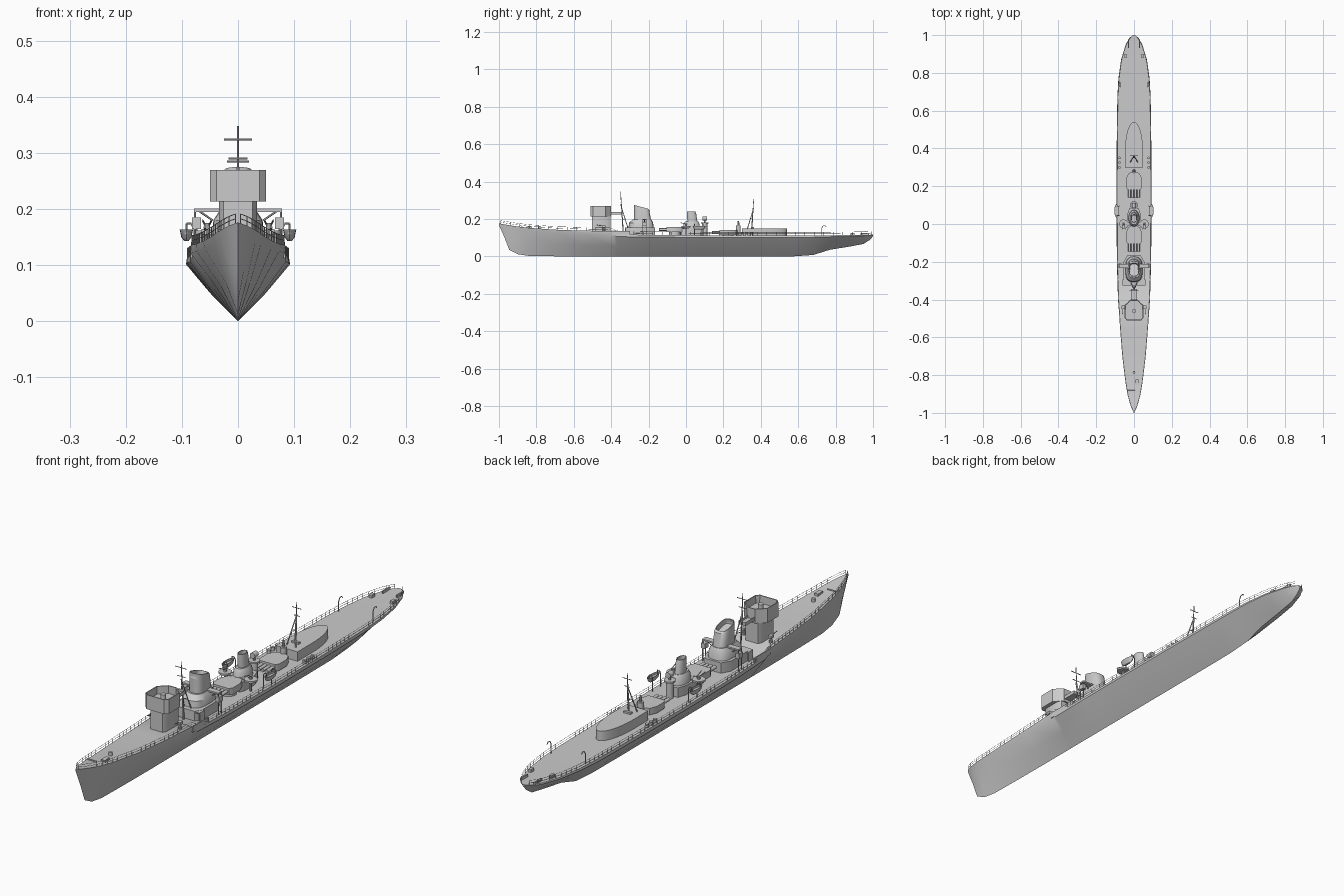
import bpy, bmesh, math
from mathutils import Vector, Matrix

cube = bpy.data.objects.get("Cube")
if cube:
    bpy.data.objects.remove(cube)

mat = bpy.data.materials.new("grey paint")
mat.use_nodes = True
GREY = (0.6, 0.6, 0.6, 1)
mat.diffuse_color = GREY
mat.node_tree.nodes["Principled BSDF"].inputs["Base Color"].default_value = GREY


def finish(name, bm):
    bmesh.ops.recalc_face_normals(bm, faces=bm.faces)
    mesh = bpy.data.meshes.new(name)
    bm.to_mesh(mesh)
    bm.free()
    mesh.materials.append(mat)
    ob = bpy.data.objects.new(name, mesh)
    bpy.context.collection.objects.link(ob)
    bpy.ops.object.select_all(action='DESELECT')
    ob.select_set(True)
    bpy.context.view_layer.objects.active = ob
    bpy.ops.object.shade_smooth_by_angle(angle=math.radians(32))
    return ob


def rod(bm, a, b, r=0.001, r2=None, sides=6):
    a, b = Vector(a), Vector(b)
    d = b - a
    m = Matrix.Translation((a + b) / 2) @ d.to_track_quat('Z', 'Y').to_matrix().to_4x4()
    bmesh.ops.create_cone(bm, cap_ends=True, segments=sides, radius1=r,
                          radius2=r if r2 is None else r2, depth=d.length, matrix=m)


def box(bm, c, size):
    bmesh.ops.create_cube(bm, size=1, matrix=Matrix.Translation(c) @ Matrix.Diagonal((*size, 1)))


def skin(bm, rings):
    loops = [[bm.verts.new(p) for p in ring] for ring in rings]
    n = len(loops[0])
    for a, b in zip(loops, loops[1:]):
        for i in range(n):
            bm.faces.new((a[i], a[(i + 1) % n], b[(i + 1) % n], b[i]))
    bm.faces.new(loops[0][::-1])
    return bm.faces.new(loops[-1])


def prism(bm, half, z0, z1, well=0, wall=0.004):
    """Mirrored plan outline pulled up; an optional well hollows out the top."""
    plan = half + [(-x, y) for x, y in reversed(half) if x > 0]
    top = skin(bm, [[(x, y, z) for x, y in plan] for z in (z0, z1)])
    if well:
        bmesh.ops.recalc_face_normals(bm, faces=bm.faces)
        bmesh.ops.inset_region(bm, faces=[top], thickness=wall)
        bmesh.ops.inset_region(bm, faces=[top], thickness=0.0004, depth=-well)


def oval(cx, cy, rx, ry, z, n=24, power=1.0):
    pts = []
    for i in range(n):
        c, s = math.cos(i * math.tau / n), math.sin(i * math.tau / n)
        pts.append((cx + rx * math.copysign(abs(c) ** power, c),
                    cy + ry * math.copysign(abs(s) ** power, s), z))
    return pts


# Hull stations: y, half beam, deck height, keel height
stations = [(-1, .001, .176, .168), (-.97, .015, .171, .1), (-.945, .023, .167, .035),
            (-.9, .035, .16, .012), (-.84, .045, .153, .003), (-.7, .062, .143, .001),
            (-.55, .074, .138, 0), (-.4, .083, .136, 0), (-.37, .084, .118, 0),
            (-.2, .089, .115, 0), (.1, .091, .113, 0), (.4, .09, .113, 0), (.58, .088, .113, .001),
            (.68, .086, .113, .008), (.77, .081, .113, .036), (.87, .067, .114, .052),
            (.95, .043, .115, .067), (.985, .024, .116, .09), (1, .006, .117, .108)]


def deck_at(y):
    for a, b in zip(stations, stations[1:]):
        if a[0] <= y <= b[0]:
            t = (y - a[0]) / (b[0] - a[0])
            return a[1] + t * (b[1] - a[1]), a[2] + t * (b[2] - a[2])


rings = []
for y, w, deck, keel in stations:
    knuckle = keel + (deck - keel) * .9
    kx = w * (1.02 if y > -.4 else 1.02 - .14 * (-.4 - y) / .6)
    side = [(w, deck), (kx, knuckle), (kx * .53, keel + (knuckle - keel) * .49)]
    pts = side + [(0, keel)] + [(-x, z) for x, z in reversed(side)]
    rings.append([(x, y, z) for x, z in pts])
bm = bmesh.new()
skin(bm, rings)
finish("hull", bm)

# Deck edge railings
bm = bmesh.new()
steps = 78
for s in (-1, 1):
    line = []
    for i in range(steps + 1):
        y = -.99 + 1.98 * i / steps
        w, z = deck_at(y)
        line.append(Vector((s * (w - .001), y, z)))
    for i, p in enumerate(line):
        rod(bm, p, p + Vector((0, 0, .017)), .0008, sides=4)
        if i:
            for h in (.0085, .017):
                up = Vector((0, 0, h))
                rod(bm, line[i - 1] + up, p + up, .0007, sides=4)
finish("railings", bm)

# Bridge tower with open top and rear platform
bm = bmesh.new()
prism(bm, [(.026, -.503), (.034, -.49), (.034, -.42), (.026, -.405)], .13, .216)
finish("bridge_tower", bm)
bm = bmesh.new()
prism(bm, [(.038, -.51), (.05, -.497), (.05, -.43), (.022, -.405), (.018, -.4)], .214, .27, well=.03)
finish("bridge_top", bm)
bm = bmesh.new()
prism(bm, [(.015, -.405), (.015, -.345)], .225, .238, well=.009, wall=.002)
rod(bm, (0, -.46, .236), (0, -.46, .264), .01, sides=16)
finish("bridge_fittings", bm)


# Tripod masts
def mast(name, y, base, top, foot, yards):
    bm = bmesh.new()
    knee = base + (top - base) * .7
    rod(bm, (0, y + foot * .3, base), (0, y, top), .0035, .0014, 8)
    for s in (-1, 1):
        rod(bm, (s * .02, y + foot, base), (0, y, knee), .0025, .0018, 8)
        rod(bm, (s * .01, y + foot * .55, base + (knee - base) * .5),
            (0, y + foot * .15, base + (knee - base) * .5), .0015)
    for z, half in yards:
        rod(bm, (-half, y, z), (half, y, z), .0016)
    finish(name, bm)


mast("fore_mast", -.35, .118, .348, .05, [(.324, .025), (.29, .017)])
mast("aft_mast", .362, .145, .308, -.035, [(.285, .02), (.255, .012)])

# Forward funnel and its casing
bm = bmesh.new()
prism(bm, [(.04, -.325), (.055, -.3), (.055, -.2), (.035, -.165)], .113, .155)
skin(bm, [oval(0, -.24, .046, .068, .15, power=.7), oval(0, -.24, .044, .064, .18, power=.7),
          oval(0, -.235, .032, .05, .198, power=.7)])
finish("forward_casing", bm)
bm = bmesh.new()
lean = [oval(0, -.232, .029, .046, .19, power=.7), oval(0, -.237, .028, .04, .25, power=.7)]
rim = oval(0, -.24, .026, .037, .265, power=.7)
lean.append([(x, y, z - (y + .24) * .27) for x, y, z in rim])
top = skin(bm, lean)
bmesh.ops.recalc_face_normals(bm, faces=bm.faces)
bmesh.ops.inset_region(bm, faces=[top], thickness=.003)
bmesh.ops.inset_region(bm, faces=[top], thickness=.0004, depth=-.02)
finish("forward_funnel", bm)

# Side gantry beside the forward funnel
bm = bmesh.new()
box(bm, (0, -.222, .198), (.156, .022, .006))
for s in (-1, 1):
    box(bm, (s * .074, -.222, .175), (.016, .024, .02))
    for y in (-.231, -.213):
        rod(bm, (s * .077, y, .112), (s * .077, y, .197), .002)
    rod(bm, (s * .045, -.222, .18), (s * .07, -.222, .197), .0018)
    box(bm, (s * .045, -.31, .152), (.034, .03, .004))
    box(bm, (s * .06, -.31, .133), (.004, .028, .04))
    box(bm, (s * .083, -.35, .124), (.004, .1, .022))
finish("gantry", bm)

# Torpedo mounts: turntable, rounded shield and four tubes
for name, y, z in (("forward_torpedo_mount", -.06, .132), ("aft_torpedo_mount", .225, .116)):
    bm = bmesh.new()
    rod(bm, (0, y, .11), (0, y, z + .004), .03, sides=24)
    prism(bm, [(.034, y - .045), (.042, y - .03), (.042, y + .015), (.03, y + .042), (.015, y + .05)],
          z, z + .026)
    for i in range(4):
        x = (i - 1.5) * .016
        rod(bm, (x, y - .085, z + .012), (x, y, z + .012), .0068, sides=12)
    finish(name, bm)

# Aft funnel with casing and searchlight tower
bm = bmesh.new()
prism(bm, [(.028, -.03), (.036, -.01), (.036, .05), (.024, .085)], .11, .15)
skin(bm, [oval(0, .03, .03, .045, .148), oval(0, .03, .028, .042, .175), oval(0, .03, .02, .034, .188)])
finish("aft_casing", bm)
bm = bmesh.new()
top = skin(bm, [oval(0, .035, .017, .027, .18), oval(0, .03, .016, .025, .225), oval(0, .028, .015, .023, .24)])
bmesh.ops.recalc_face_normals(bm, faces=bm.faces)
bmesh.ops.inset_region(bm, faces=[top], thickness=.003)
bmesh.ops.inset_region(bm, faces=[top], thickness=.0004, depth=-.02)
finish("aft_funnel", bm)
bm = bmesh.new()
rod(bm, (0, .1, .11), (0, .1, .178), .014, sides=16)
rod(bm, (0, .1, .176), (0, .1, .182), .021, sides=20)
rod(bm, (0, .1, .182), (0, .1, .195), .005, sides=10)
rod(bm, (0, .088, .203), (0, .112, .203), .011, sides=16)
finish("searchlight_tower", bm)

# Wing gun platforms by the aft funnel
bm = bmesh.new()
for s in (-1, 1):
    box(bm, (s * .038, 0, .157), (.05, .022, .004))
    rod(bm, (s * .055, 0, .155), (s * .055, 0, .162), .024, sides=16)
    rod(bm, (s * .055, 0, .112), (s * .055, 0, .156), .004)
    rod(bm, (s * .055, 0, .16), (s * .055, 0, .175), .007, .004, 10)
    for dx in (-.004, .004):
        rod(bm, (s * .055 + dx, .008, .172), (s * .055 + dx * 2, -.028, .18), .0016)
finish("wing_gun_platforms", bm)

# Ship's boats on davits
bm = bmesh.new()
for s in (-1, 1):
    hullform = [oval(s * .092, .07, rx, ry, z, 16) for rx, ry, z in
                ((.004, .02, .143), (.009, .03, .15), (.012, .036, .164))]
    top = skin(bm, hullform)
    bmesh.ops.recalc_face_normals(bm, faces=bm.faces)
    bmesh.ops.inset_region(bm, faces=[top], thickness=.002)
    bmesh.ops.inset_region(bm, faces=[top], thickness=.0004, depth=-.008)
    for y in (.045, .095):
        pts = [(.078, .112), (.078, .165), (.083, .174), (.092, .174), (.092, .16)]
        for a, b in zip(pts, pts[1:]):
            rod(bm, (s * a[0], y, a[1]), (s * b[0], y, b[1]), .0018)
finish("boats_and_davits", bm)

# Aft deckhouse, rounded toward the stern
bm = bmesh.new()
curve = [(.047 * math.cos(a * math.pi / 20), .39 + .15 * math.sin(a * math.pi / 20)) for a in range(11)]
prism(bm, [(.047, .3)] + curve[:-1] + [(0, .54)], .11, .15)
box(bm, (0, .358, .152), (.03, .012, .01))
finish("aft_deckhouse", bm)
bm = bmesh.new()
rod(bm, (0, .28, .11), (0, .28, .165), .012, sides=12)
rod(bm, (0, .28, .165), (0, .28, .19), .006, .004, 10)
finish("aft_control_post", bm)

# Deck guns, depth charges, stern davits and mooring gear
bm = bmesh.new()
for s in (-1, 1):
    rod(bm, (s * .058, -.44, .133), (s * .058, -.44, .158), .008, .004, 10)
    box(bm, (s * .058, -.44, .16), (.014, .018, .01))
    rod(bm, (s * .058, -.44, .162), (s * .06, -.475, .168), .0018)
    for y in (.3, .325, .35):
        rod(bm, (s * .077, y, .112), (s * .077, y, .127), .007, sides=12)
    pts = [(.725, .112), (.725, .15), (.732, .163), (.744, .165), (.75, .158)]
    for a, b in zip(pts, pts[1:]):
        rod(bm, (s * .074, *a), (s * .074, *b), .0018)
    box(bm, (s * .045, .89, .12), (.012, .02, .012))
    box(bm, (s * .03, .955, .12), (.005, .045, .01))
finish("deck_guns_and_gear", bm)
bm = bmesh.new()
rod(bm, (0, -.785, .145), (0, -.785, .162), .007, sides=12)
box(bm, (.015, -.838, .155), (.016, .03, .012))
rod(bm, (-.036, -.878, .161), (.004, -.878, .161), .003)
finish("anchor_gear", bm)
